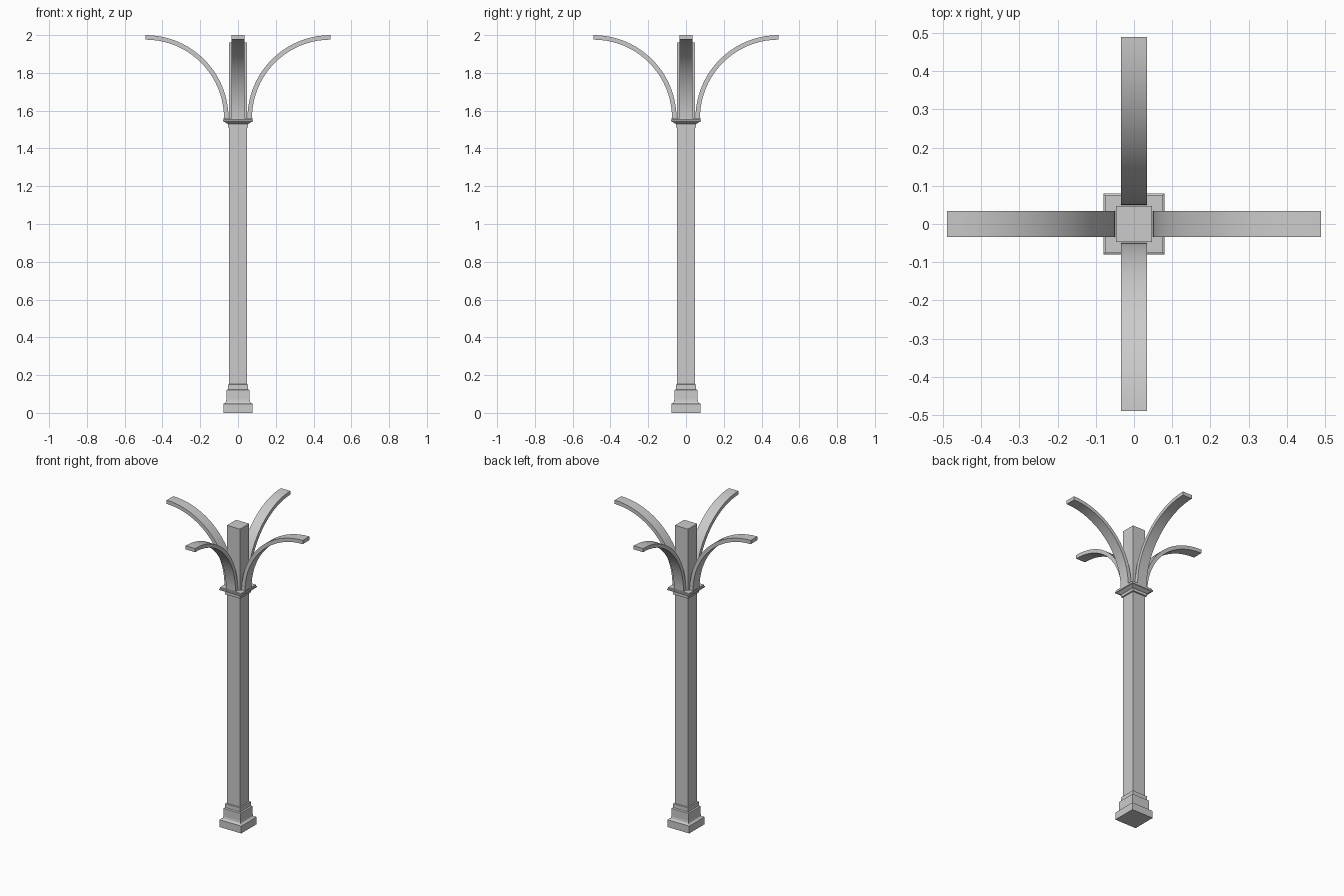
import bpy, bmesh, math

if "Cube" in bpy.data.objects:
    bpy.data.objects.remove(bpy.data.objects["Cube"])


def finish(name, bm):
    bmesh.ops.recalc_face_normals(bm, faces=bm.faces)
    mesh = bpy.data.meshes.new(name)
    bm.to_mesh(mesh)
    bm.free()
    obj = bpy.data.objects.new(name, mesh)
    bpy.context.collection.objects.link(obj)
    return obj


def square_stack(name, profile):
    """Closed solid with square sections given as (half width, z)."""
    bm = bmesh.new()
    rings = [[bm.verts.new((sx * h, sy * h, z))
              for sx, sy in ((-1, -1), (1, -1), (1, 1), (-1, 1))]
             for h, z in profile]
    for a, b in zip(rings, rings[1:]):
        for i in range(4):
            j = (i + 1) % 4
            bm.faces.new((a[i], a[j], b[j], b[i]))
    bm.faces.new(rings[0][::-1])
    bm.faces.new(rings[-1])
    return finish(name, bm)


def curved_arm(name, angle, steps=20):
    """Flat bar swept along a quarter circle, turned about the post."""
    cx, cz, outer, inner, half = 0.49, 1.56, 0.44, 0.416, 0.034
    bm = bmesh.new()
    rings = []
    for k in range(steps + 1):
        t = math.pi / 2 * k / steps
        c, s = math.cos(t), math.sin(t)
        rings.append([bm.verts.new((cx - r * c, y, cz + r * s))
                      for r, y in ((outer, -half), (outer, half),
                                   (inner, half), (inner, -half))])
    for a, b in zip(rings, rings[1:]):
        for i in range(4):
            j = (i + 1) % 4
            bm.faces.new((a[i], a[j], b[j], b[i]))
    bm.faces.new(rings[0])
    bm.faces.new(rings[-1][::-1])
    obj = finish(name, bm)
    obj.rotation_euler.z = angle
    bpy.context.view_layer.objects.active = obj
    obj.select_set(True)
    bpy.ops.object.shade_smooth_by_angle(angle=math.radians(30))
    obj.select_set(False)


# Post shaft
square_stack("post", [(0.047, 0.0), (0.047, 1.96)])

# Stepped plinth
square_stack("base", [(0.078, 0), (0.078, 0.048), (0.068, 0.052), (0.064, 0.058),
                      (0.062, 0.07), (0.062, 0.12), (0.054, 0.124),
                      (0.054, 0.15), (0.047, 0.152)])

# Capital moulding
square_stack("capital", [(0.047, 1.51), (0.054, 1.512), (0.054, 1.53),
                         (0.06, 1.533), (0.07, 1.54), (0.08, 1.543),
                         (0.08, 1.55), (0.076, 1.552), (0.076, 1.56)])

# Four curved arms
for n, side in enumerate(("right", "back", "left", "front")):
    curved_arm(side + "_arm", n * math.pi / 2)
